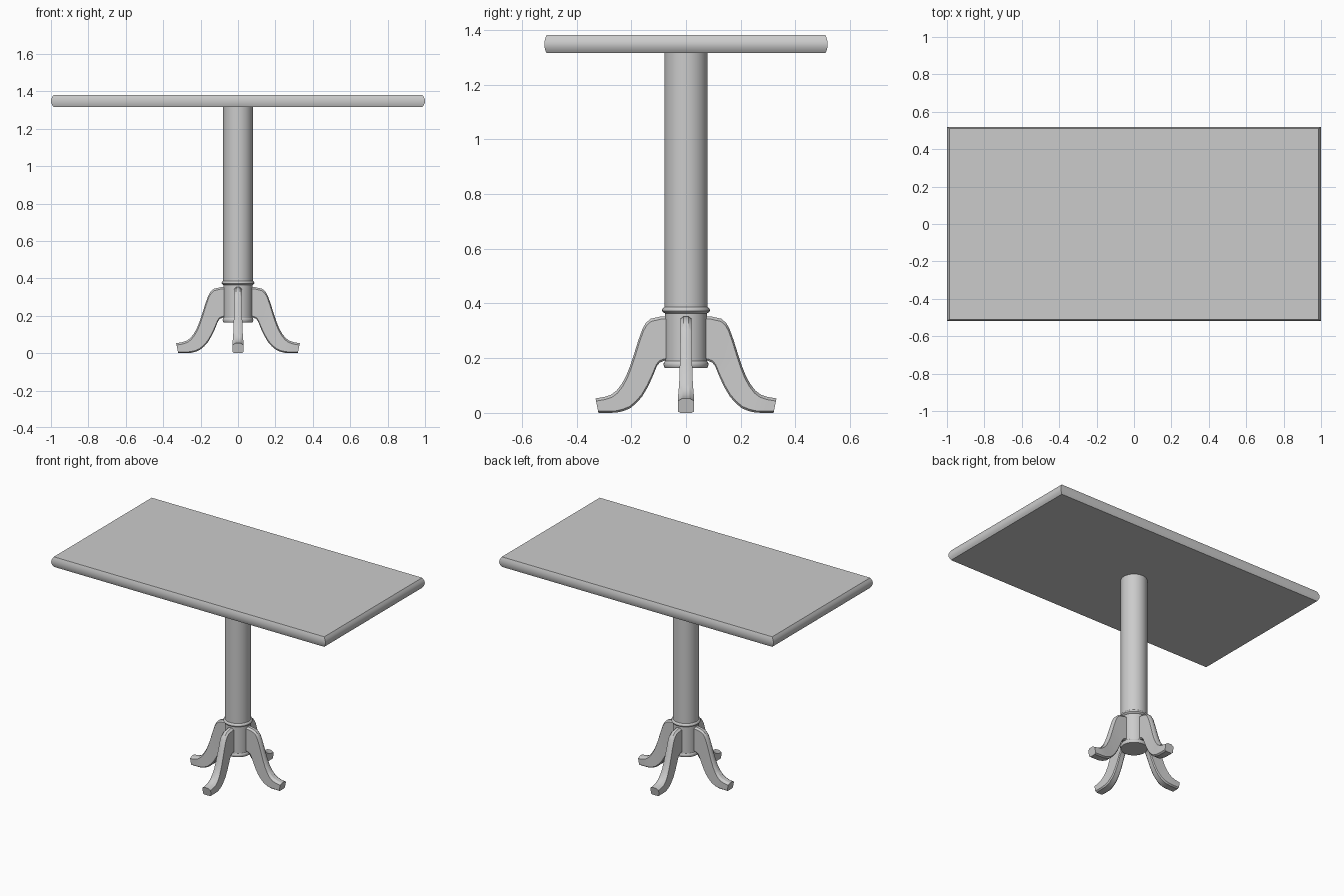
import bpy, bmesh, math
from mathutils import Vector, Matrix

if "Cube" in bpy.data.objects:
    bpy.data.objects.remove(bpy.data.objects["Cube"])


def loft(name, rings, angle=35, rot=0.0):
    """Skin closed rings of points into a capped solid."""
    bm = bmesh.new()
    rows = [[bm.verts.new(p) for p in ring] for ring in rings]
    for a, b in zip(rows, rows[1:]):
        n = len(a)
        for i in range(n):
            j = (i + 1) % n
            bm.faces.new((a[i], a[j], b[j], b[i]))
    bm.faces.new(rows[0][::-1])
    bm.faces.new(rows[-1])
    bm.transform(Matrix.Rotation(rot, 4, 'Z'))
    bmesh.ops.recalc_face_normals(bm, faces=bm.faces)
    mesh = bpy.data.meshes.new(name)
    bm.to_mesh(mesh)
    bm.free()
    ob = bpy.data.objects.new(name, mesh)
    bpy.context.collection.objects.link(ob)
    bpy.ops.object.select_all(action='DESELECT')
    ob.select_set(True)
    bpy.context.view_layer.objects.active = ob
    bpy.ops.object.shade_smooth_by_angle(angle=math.radians(angle))
    return ob


def circle(r, z, n=40):
    return [(r * math.cos(2 * math.pi * i / n), r * math.sin(2 * math.pi * i / n), z)
            for i in range(n)]


# Table top: slab with a bulging edge
edge = [(1.0, 1.315), (0.55, 1.324), (0.12, 1.336), (0.0, 1.3475),
        (0.12, 1.359), (0.55, 1.371), (1.0, 1.381)]
slab = []
for t, z in edge:
    x, y = 1.0 - 0.014 * t, 0.518 - 0.008 * t
    slab.append([(-x, -y, z), (x, -y, z), (x, y, z), (-x, y, z)])
loft("table_top", slab)

# Pedestal column: turned profile with a bead above the legs and a foot ring
profile = [(0.078, 0.165), (0.081, 0.170), (0.082, 0.177), (0.081, 0.184),
           (0.077, 0.189), (0.077, 0.364), (0.083, 0.367), (0.087, 0.372),
           (0.087, 0.378), (0.083, 0.384), (0.079, 0.387), (0.079, 1.318)]
loft("pedestal_column", [circle(r, z) for r, z in profile])

# Curved leg stations: upper (r, z), lower (r, z), half width
stations = [
    ((0.065, 0.355), (0.065, 0.193), 0.021),
    ((0.090, 0.355), (0.082, 0.190), 0.021),
    ((0.130, 0.346), (0.097, 0.183), 0.021),
    ((0.148, 0.330), (0.107, 0.170), 0.021),
    ((0.160, 0.308), (0.115, 0.150), 0.021),
    ((0.175, 0.267), (0.124, 0.128), 0.021),
    ((0.190, 0.219), (0.140, 0.094), 0.022),
    ((0.204, 0.176), (0.160, 0.060), 0.023),
    ((0.219, 0.138), (0.181, 0.036), 0.024),
    ((0.236, 0.107), (0.204, 0.017), 0.026),
    ((0.255, 0.083), (0.228, 0.007), 0.028),
    ((0.275, 0.068), (0.254, 0.001), 0.030),
    ((0.300, 0.060), (0.285, 0.000), 0.030),
    ((0.331, 0.055), (0.320, 0.000), 0.030),
]


def leg_section(up, low, w):
    u, l = Vector((up[0], 0, up[1])), Vector((low[0], 0, low[1]))
    d = (l - u).normalized()
    side = Vector((0, w, 0))
    half = [(0.45, u + d * 0.002), (1.0, u + d * 0.012),
            (1.0, l - d * 0.007), (0.7, l)]
    right = [p + side * s for s, p in half]
    left = [p - side * s for s, p in reversed(half)]
    return right + left


rings = [leg_section(*s) for s in stations]
for i, side in enumerate(("right", "back", "left", "front")):
    loft(side + "_leg", rings, 30, i * math.pi / 2)
